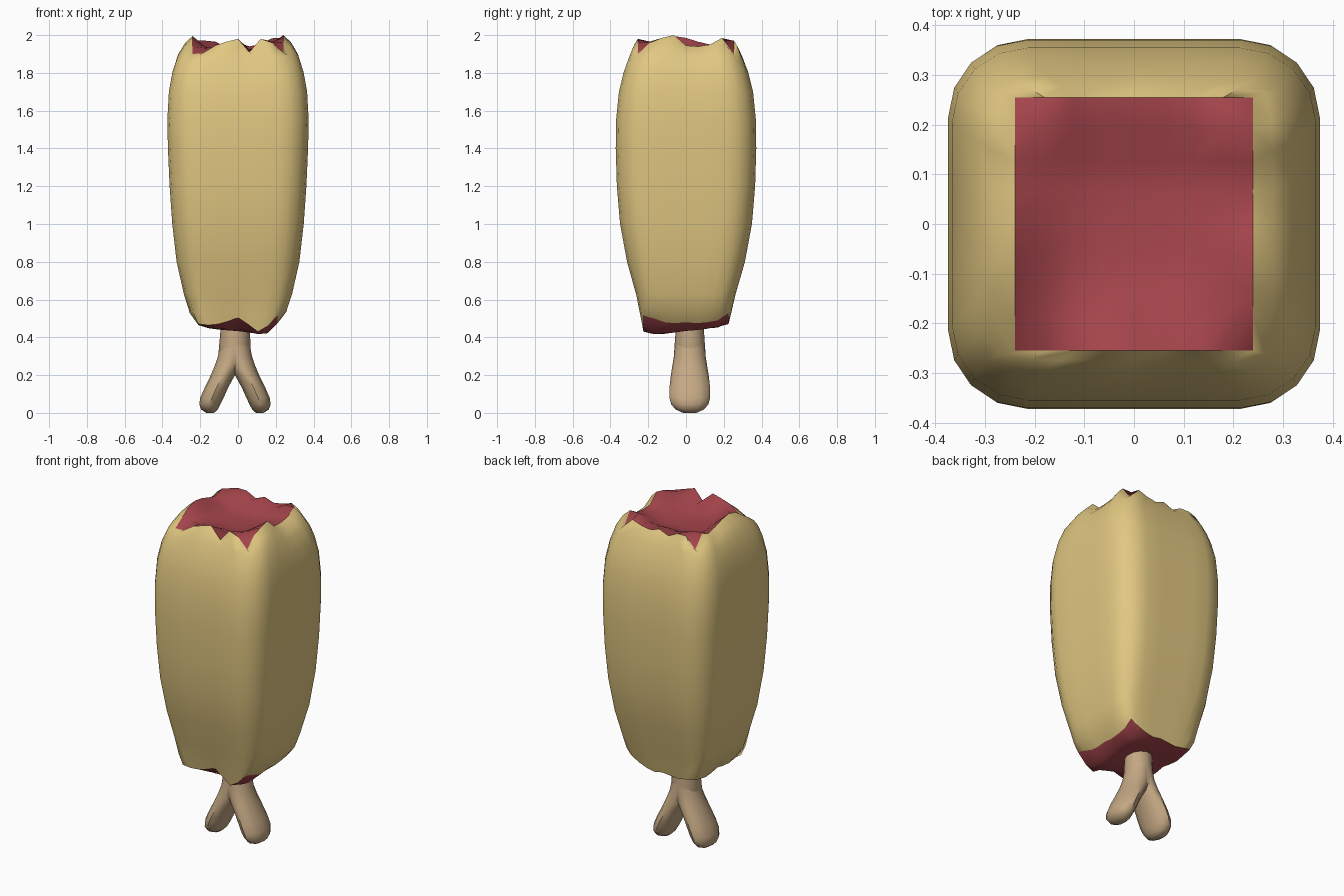
import bpy, bmesh, math

if "Cube" in bpy.data.objects:
    bpy.data.objects.remove(bpy.data.objects["Cube"])

N = 8  # segments per side of the square cross-section


def material(name, rgb):
    m = bpy.data.materials.new(name)
    m.diffuse_color = (*rgb, 1)
    m.use_nodes = True
    m.node_tree.nodes["Principled BSDF"].inputs["Base Color"].default_value = m.diffuse_color
    return m


GOLD = material("golden_crust", (0.75, 0.57, 0.22))
RED = material("red_flesh", (0.38, 0.06, 0.072))
BONE = material("bone", (0.55, 0.39, 0.23))


def build(name, verts, faces, mat, angle):
    me = bpy.data.meshes.new(name)
    me.from_pydata(verts, [], faces)
    bm = bmesh.new()
    bm.from_mesh(me)
    bmesh.ops.recalc_face_normals(bm, faces=bm.faces)
    bm.to_mesh(me)
    bm.free()
    me.materials.append(mat)
    ob = bpy.data.objects.new(name, me)
    bpy.context.collection.objects.link(ob)
    bpy.ops.object.select_all(action='DESELECT')
    ob.select_set(True)
    bpy.context.view_layer.objects.active = ob
    bpy.ops.object.shade_smooth_by_angle(angle=math.radians(angle))
    return ob


def loft(name, rings, mat, angle, capped=False):
    n = len(rings[0])
    verts = [p for r in rings for p in r]
    faces = [(a * n + i, a * n + (i + 1) % n, (a + 1) * n + (i + 1) % n, (a + 1) * n + i)
             for a in range(len(rings) - 1) for i in range(n)]
    if capped:
        faces += [tuple(range(n)), tuple(range(len(verts) - n, len(verts)))]
    return build(name, verts, faces, mat, angle)


# Ragged rim heights: front and back run along +x, left and right along +y
TOP = dict(
    front=[1.90, 1.905, 1.945, 1.965, 1.98, 1.91, 1.98, 1.96, 1.90],
    right=[1.90, 1.96, 1.985, 2.0, 1.945, 1.94, 1.95, 1.985, 1.90],
    back=[1.90, 1.965, 1.965, 1.935, 1.96, 1.94, 1.95, 1.97, 1.90],
    left=[1.90, 1.94, 1.98, 1.995, 1.985, 1.965, 1.95, 1.97, 1.90])
BOTTOM = dict(
    front=[0.47, 0.465, 0.47, 0.485, 0.505, 0.47, 0.43, 0.46, 0.515],
    right=[0.515, 0.50, 0.48, 0.475, 0.48, 0.475, 0.48, 0.49, 0.53],
    back=[0.49, 0.48, 0.47, 0.475, 0.48, 0.47, 0.48, 0.50, 0.53],
    left=[0.47, 0.475, 0.465, 0.47, 0.48, 0.47, 0.465, 0.475, 0.49])


def rim_height(rim, i, j):
    """Blend the four rim curves over the cut face."""
    s, t = i / N, j / N
    f, b, l, r = rim["front"], rim["back"], rim["left"], rim["right"]
    bilinear = ((1 - s) * (1 - t) * f[0] + s * (1 - t) * f[N]
                + (1 - s) * t * b[0] + s * t * b[N])
    return (1 - t) * f[i] + t * b[i] + (1 - s) * l[j] + s * r[j] - bilinear


PERIM = ([(i, 0) for i in range(N)] + [(N, j) for j in range(N)]
         + [(N - i, N) for i in range(N)] + [(0, N - j) for j in range(N)])


def rounded(u, v, r=0.42):
    """Map a point on the unit square's edge onto a rounded square."""
    along, across = (u, v) if abs(v) == 1 else (v, u)
    a = abs(along)
    if a <= 0.5:
        p, q = a / 0.5 * (1 - r), 1
    else:
        ang = (a - 0.5) / 0.5 * math.pi / 4
        p, q = 1 - r + r * math.sin(ang), 1 - r + r * math.cos(ang)
    p, q = math.copysign(p, along), math.copysign(q, across)
    return (p, q) if abs(v) == 1 else (q, p)


def ring(z, hx, hy, m, rim=None, mean=0, amount=0):
    pts = []
    for i, j in PERIM:
        u, v = 2 * i / N - 1, 2 * j / N - 1
        p, q = rounded(u, v)
        dz = amount * (rim_height(rim, i, j) - mean) if rim else 0
        pts.append((hx * (u + m * (p - u)), hy * (v + m * (q - v)), z + dz))
    return pts


# Crust: rounded-square sleeve with ragged ends
sleeve = [
    ring(0.485, 0.21, 0.225, 0, BOTTOM, 0.485, 1),
    ring(0.54, 0.255, 0.24, 0.5, BOTTOM, 0.485, 0.6),
    ring(0.63, 0.286, 0.262, 0.8, BOTTOM, 0.485, 0.2),
    ring(0.80, 0.325, 0.312, 1),
    ring(1.00, 0.348, 0.349, 1),
    ring(1.20, 0.362, 0.366, 1),
    ring(1.40, 0.371, 0.372, 1),
    ring(1.55, 0.374, 0.37, 1),
    ring(1.70, 0.366, 0.355, 1),
    ring(1.80, 0.347, 0.33, 0.95, TOP, 1.95, 0.1),
    ring(1.88, 0.317, 0.298, 0.7, TOP, 1.95, 0.4),
    ring(1.925, 0.28, 0.275, 0.35, TOP, 1.95, 0.75),
    ring(1.95, 0.24, 0.255, 0, TOP, 1.95, 1)]
loft("crust", sleeve, GOLD, 80)


# Flesh: square cut faces easing from the ragged rim to an inner floor
def cut_face(name, rim, hx, hy, floor):
    verts = []
    for j in range(N + 1):
        for i in range(N + 1):
            u, v = 2 * i / N - 1, 2 * j / N - 1
            w = (1 - u ** 4) * (1 - v ** 4)
            z = rim_height(rim, i, j)
            verts.append((hx * u, hy * v, z + w * (floor(u, v) - z)))
    w = N + 1
    faces = [(j * w + i, j * w + i + 1, (j + 1) * w + i + 1, (j + 1) * w + i)
             for j in range(N) for i in range(N)]
    build(name, verts, faces, RED, 80)


cut_face("top_flesh", TOP, 0.24, 0.255, lambda u, v: 1.905)
cut_face("bottom_flesh", BOTTOM, 0.21, 0.225, lambda u, v: 0.445 + 0.03 * v - 0.02 * u)


# Bone: stem splitting into two knuckles, rows are (x, z, rx, ry)
def bone(name, rows, sides=12):
    rings = [[(x + rx * math.cos(2 * math.pi * a / sides),
               0.02 + ry * math.sin(2 * math.pi * a / sides), z)
              for a in range(sides)] for x, z, rx, ry in rows]
    loft(name, rings, BONE, 50, True)


bone("bone_stem", [(-0.012, 0.55, 0.08, 0.075), (-0.015, 0.42, 0.079, 0.076),
                   (-0.018, 0.32, 0.085, 0.083), (-0.017, 0.26, 0.07, 0.086),
                   (-0.016, 0.22, 0.03, 0.06)])
for side, dx in (("left", -1), ("right", 1)):
    bone("bone_knuckle_" + side,
         [(-0.016 + dx * x, z, rx, ry) for x, z, rx, ry in (
             (0.005, 0.36, 0.074, 0.079), (0.016, 0.30, 0.074, 0.084),
             (0.036, 0.25, 0.071, 0.092), (0.064, 0.20, 0.064, 0.10),
             (0.10, 0.13, 0.062, 0.108), (0.122, 0.08, 0.062, 0.108),
             (0.133, 0.045, 0.056, 0.098), (0.135, 0.018, 0.044, 0.075),
             (0.131, 0.0, 0.02, 0.035))])
